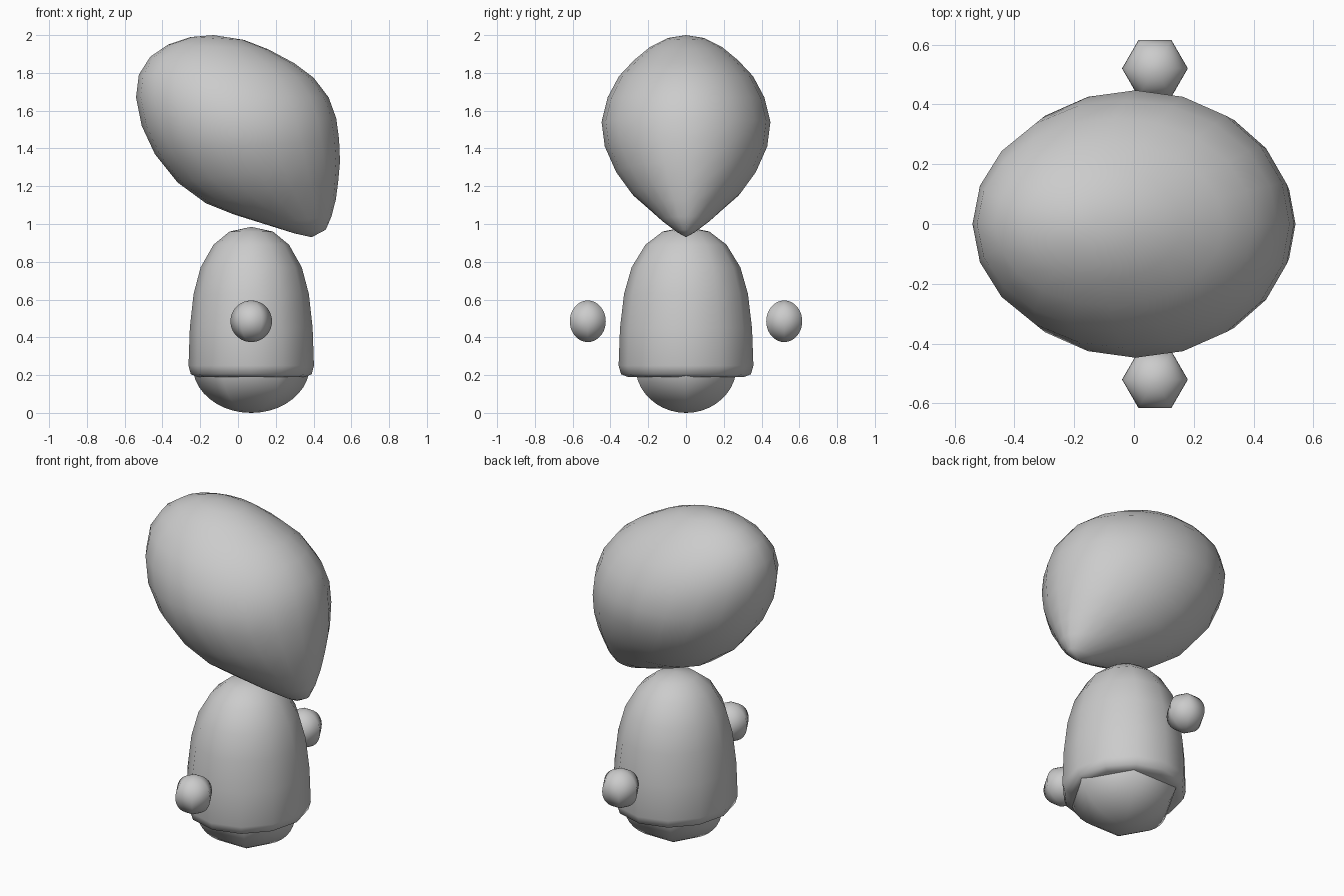
import bpy, bmesh, math
from mathutils import Matrix

if "Cube" in bpy.data.objects:
    bpy.data.objects.remove(bpy.data.objects["Cube"])


def loft(name, rings, sides, angle):
    """Skin a closed surface through rings given as (left xz, right xz, half width in y)."""
    bm = bmesh.new()
    loops = []
    for (xl, zl), (xr, zr), hw in rings:
        cx, cz, dx, dz = (xl + xr) / 2, (zl + zr) / 2, (xr - xl) / 2, (zr - zl) / 2
        if hw == 0:
            loops.append([bm.verts.new((cx, 0, cz))] * sides)
            continue
        loop = []
        for i in range(sides):
            a = 2 * math.pi * i / sides
            loop.append(bm.verts.new((cx + dx * math.cos(a), hw * math.sin(a), cz + dz * math.cos(a))))
        loops.append(loop)
    for lo, hi in zip(loops, loops[1:]):
        for i in range(sides):
            j = (i + 1) % sides
            quad = [lo[i], lo[j], hi[j], hi[i]]
            bm.faces.new(list(dict.fromkeys(quad)))
    return finish(name, bm, angle)


def hex_ball(name, loc, radius, radius_z):
    """Six-sided ball with corners on the y axis."""
    bm = bmesh.new()
    m = (Matrix.Translation(loc) @ Matrix.Rotation(math.pi / 2, 4, 'Z')
         @ Matrix.Diagonal((radius, radius, radius_z, 1)))
    bmesh.ops.create_uvsphere(bm, u_segments=6, v_segments=20, radius=1, matrix=m)
    return finish(name, bm, 65)


def finish(name, bm, angle):
    bmesh.ops.recalc_face_normals(bm, faces=bm.faces)
    mesh = bpy.data.meshes.new(name)
    bm.to_mesh(mesh)
    bm.free()
    ob = bpy.data.objects.new(name, mesh)
    bpy.context.collection.objects.link(ob)
    bpy.ops.object.select_all(action='DESELECT')
    ob.select_set(True)
    bpy.context.view_layer.objects.active = ob
    bpy.ops.object.shade_smooth_by_angle(angle=math.radians(angle))
    return ob


# Head: leaning teardrop, tip low on the right
loft("head", [
    ((0.39, 0.93), (0.39, 0.93), 0),
    ((0.30, 0.95), (0.465, 0.97), 0.05),
    ((0.14, 1.00), (0.495, 1.04), 0.13),
    ((-0.02, 1.05), (0.518, 1.13), 0.205),
    ((-0.17, 1.11), (0.53, 1.22), 0.29),
    ((-0.32, 1.22), (0.54, 1.33), 0.37),
    ((-0.44, 1.37), (0.535, 1.45), 0.43),
    ((-0.51, 1.52), (0.52, 1.56), 0.447),
    ((-0.54, 1.67), (0.48, 1.67), 0.415),
    ((-0.525, 1.79), (0.40, 1.775), 0.355),
    ((-0.465, 1.885), (0.30, 1.85), 0.275),
    ((-0.37, 1.95), (0.16, 1.925), 0.19),
    ((-0.25, 1.99), (0.03, 1.975), 0.10),
    ((-0.13, 2.00), (-0.13, 2.00), 0)], 20, 80)

# Body: bell with a tight rounded hem
CX = 0.07
profile = [(0, 0.19), (0.285, 0.19), (0.32, 0.205), (0.332, 0.25), (0.325, 0.45),
           (0.305, 0.63), (0.268, 0.77), (0.20, 0.89), (0.115, 0.96), (0, 0.985)]
loft("body", [((CX - r, z), (CX + r, z), r * 1.075) for r, z in profile], 12, 80)

# Rounded base under the body
hex_ball("base", (CX, 0, 0.25), 0.31, 0.25)

# Hands
for side, y in (("front", -0.52), ("back", 0.52)):
    hex_ball(side + "_hand", (CX, y, 0.485), 0.11, 0.11)
